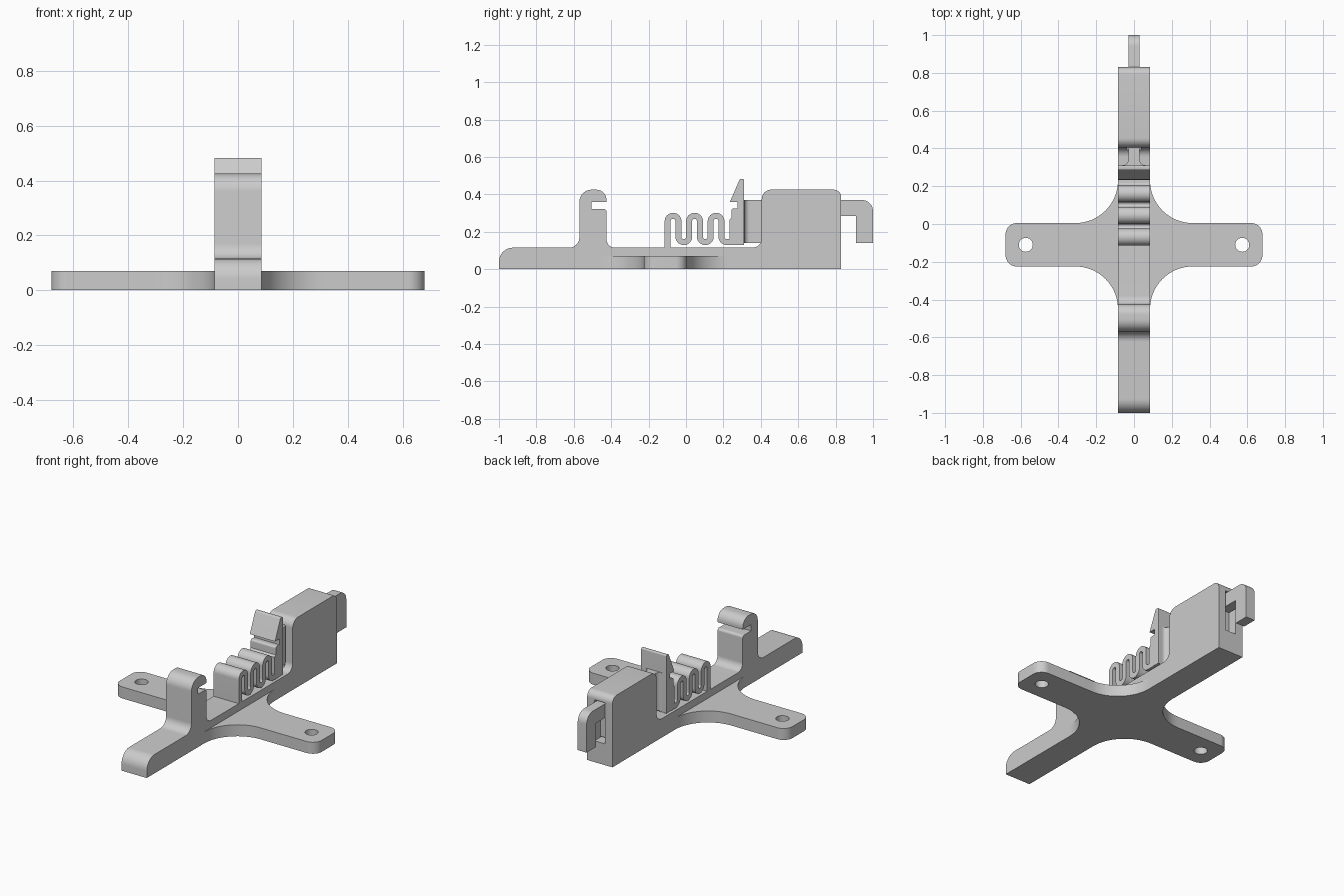
import bpy, bmesh
from math import pi, sin, tan
from mathutils import Vector

if "Cube" in bpy.data.objects:
    bpy.data.objects.remove(bpy.data.objects["Cube"])

grey = bpy.data.materials.new("plain grey")
grey.use_nodes = True
colour = (0.6, 0.6, 0.6, 1)
grey.diffuse_color = colour
grey.node_tree.nodes["Principled BSDF"].inputs["Base Color"].default_value = colour

HALF = 0.085  # half width of the body


def fillet(points, closed=True, steps=10):
    """Turn (a, b, radius) corners into a path with round corners."""
    path, n = [], len(points)
    for i, point in enumerate(points):
        p = Vector(point[:2])
        r = point[2] if len(point) > 2 else 0
        if not r or (not closed and i in (0, n - 1)):
            path.append(p)
            continue
        u = (Vector(points[i - 1][:2]) - p).normalized()
        v = (Vector(points[(i + 1) % n][:2]) - p).normalized()
        angle = u.angle(v)
        reach = r / tan(angle / 2)
        centre = p + (u + v).normalized() * r / sin(angle / 2)
        a, b, sweep = p + u * reach - centre, p + v * reach - centre, pi - angle
        for k in range(steps + 1):
            t = sweep * k / steps
            path.append(centre + (a * sin(sweep - t) + b * sin(t)) / sin(sweep))
    return path


def ribbon(path, width):
    """Give an open path a constant thickness."""
    left, right = [], []
    for i, p in enumerate(path):
        t = (path[min(i + 1, len(path) - 1)] - path[max(i - 1, 0)]).normalized()
        side = Vector((-t.y, t.x)) * width / 2
        left.append(p + side)
        right.append(p - side)
    return left + right[::-1]


def extrude(name, path, low, high, axis="x"):
    """Extrude an outline along x (outline in y, z) or z (outline in x, y)."""
    bm = bmesh.new()
    place = (lambda p: (low, p.x, p.y)) if axis == "x" else (lambda p: (p.x, p.y, low))
    face = bm.faces.new([bm.verts.new(place(p)) for p in path])
    out = bmesh.ops.extrude_face_region(bm, geom=[face])
    moved = [g for g in out["geom"] if isinstance(g, bmesh.types.BMVert)]
    d = high - low
    bmesh.ops.translate(bm, verts=moved, vec=(d, 0, 0) if axis == "x" else (0, 0, d))
    bmesh.ops.recalc_face_normals(bm, faces=bm.faces)
    mesh = bpy.data.meshes.new(name)
    bm.to_mesh(mesh)
    bm.free()
    obj = bpy.data.objects.new(name, mesh)
    bpy.context.collection.objects.link(obj)
    mesh.materials.append(grey)
    return obj


def activate(obj):
    bpy.ops.object.select_all(action="DESELECT")
    obj.select_set(True)
    bpy.context.view_layer.objects.active = obj


def cut(obj, cutter):
    activate(obj)
    mod = obj.modifiers.new("cut", "BOOLEAN")
    mod.operation, mod.solver, mod.object = "DIFFERENCE", "EXACT", cutter
    bpy.ops.object.modifier_apply(modifier=mod.name)
    bpy.data.objects.remove(cutter)


# Long body: base rail, front hook post and rear housing
body = extrude("body", fillet([
    (-1, 0), (-1, 0.115, 0.075), (-0.57, 0.115, 0.055), (-0.57, 0.425, 0.065),
    (-0.425, 0.425, 0.055), (-0.425, 0.36), (-0.505, 0.36), (-0.505, 0.322),
    (-0.425, 0.322, 0.015), (-0.425, 0.115, 0.045), (0.405, 0.115, 0.05),
    (0.405, 0.425, 0.05), (0.83, 0.425, 0.04), (0.83, 0)]), -HALF, HALF)
cut(body, extrude("slot_cutter", fillet(
    [(0.36, 0.13), (0.36, 0.38), (0.9, 0.38), (0.9, 0.13)]), -0.036, 0.036))

# Cross-shaped mounting plate with two screw holes
quarter = [(0.085, 0.24), (0.085, 0.005, 0.225), (0.68, 0.005, 0.06)]
right_side = quarter + [(x, -0.22 - y, *r) for x, y, *r in reversed(quarter)]
outline = right_side + [(-x, y, *r) for x, y, *r in reversed(right_side)]
plate = extrude("mounting_plate", fillet(outline, steps=16), 0, 0.07, "z")
for side in (-1, 1):
    x, y, r = side * 0.573, -0.11, 0.037
    square = [(x - r, y - r, r), (x + r, y - r, r), (x + r, y + r, r), (x - r, y + r, r)]
    circle = fillet(square)
    circle = [p for i, p in enumerate(circle) if (p - circle[i - 1]).length > 1e-4]
    cut(plate, extrude("hole_cutter", circle, -0.1, 0.2, "z"))

# Zigzag spring
pitch, bend = 0.0575, 0.0285
corners = [(-0.098, 0.1)]
for i in range(6):
    z = 0.145 if i % 2 else 0.285
    y = -0.098 + i * pitch
    corners += [(y, z, bend), (y + pitch, z, bend)]
corners[-1] = (0.27, 0.145)
extrude("spring", ribbon(fillet(corners, False), 0.032), -HALF, HALF)

# Sliding latch head with barbed tip
extrude("latch_head", fillet([
    (0.232, 0.13), (0.232, 0.265), (0.243, 0.275), (0.243, 0.325, 0.012),
    (0.276, 0.325), (0.276, 0.36), (0.235, 0.36), (0.288, 0.483, 0.01),
    (0.31, 0.483, 0.006), (0.31, 0.13)]), -HALF, HALF)

# Flared neck joining the head to the pull rod
flare = [(0.06, 0.3), (0.06, 0.312), (0.03, 0.312, 0.028), (0.03, 0.42)]
extrude("latch_neck", fillet(flare + [(-x, y, *r) for x, y, *r in reversed(flare)]),
        0.14, 0.37, "z")

# Pull rod with down-turned handle
extrude("pull_rod", fillet([
    (0.32, 0.14), (0.32, 0.37), (1, 0.37, 0.06), (1, 0.14), (0.91, 0.14),
    (0.91, 0.285), (0.78, 0.285), (0.78, 0.14)]), -0.03, 0.03)

for obj in bpy.context.collection.objects:
    if obj.type == "MESH" and grey.name in obj.data.materials:
        activate(obj)
        bpy.ops.object.shade_smooth_by_angle(angle=pi / 6)
